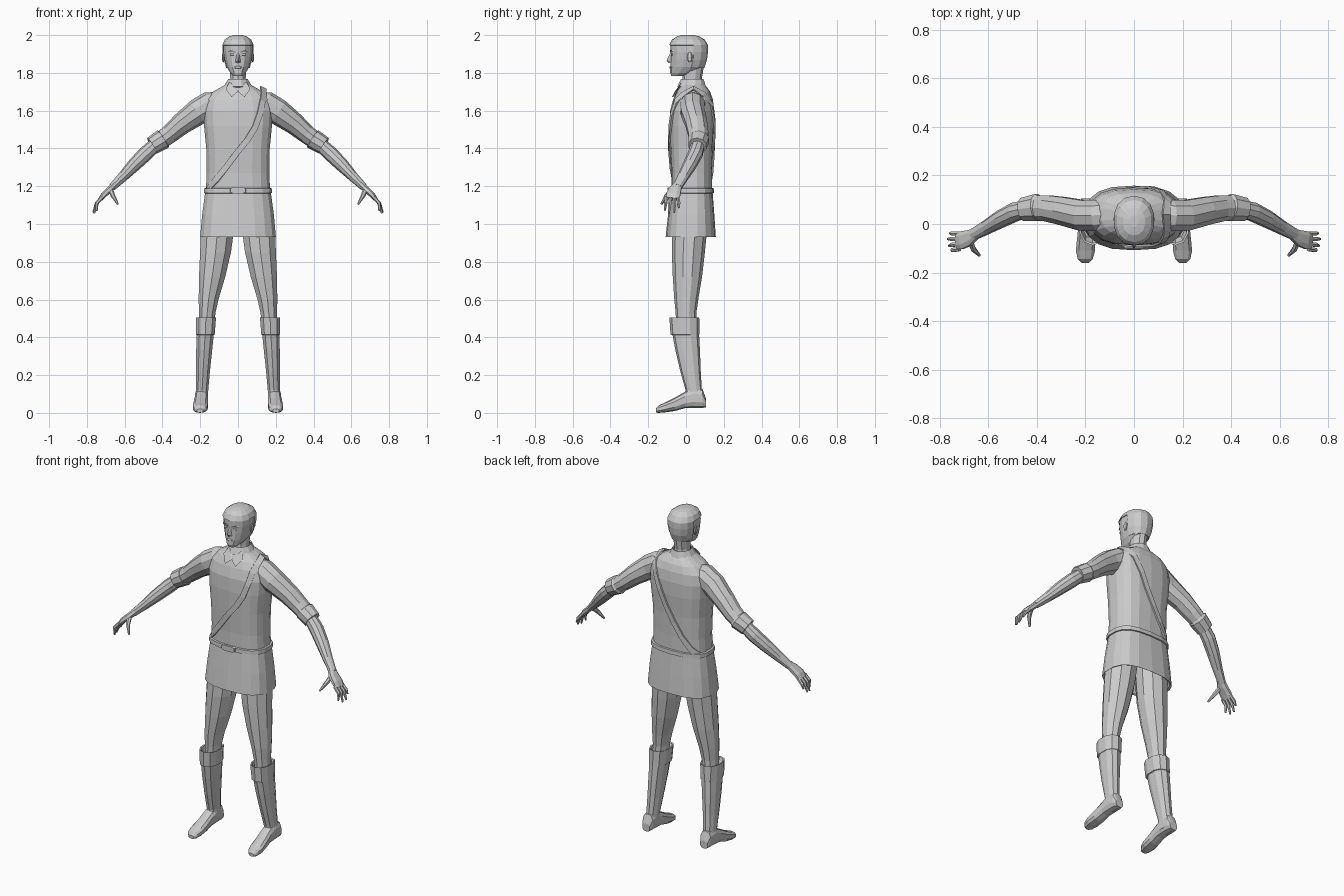
import bpy, bmesh, math
from mathutils import Vector as V
from mathutils.bvhtree import BVHTree

grey = bpy.data.materials.new("plain_grey")
grey.diffuse_color = (0.6, 0.6, 0.6, 1)
X, Y, Z = V((1, 0, 0)), V((0, 1, 0)), V((0, 0, 1))


def finish(bm, name, mirror=False, thick=0.0):
    bmesh.ops.recalc_face_normals(bm, faces=bm.faces)
    me = bpy.data.meshes.new(name)
    bm.to_mesh(me)
    bm.free()
    me.materials.append(grey)
    ob = bpy.data.objects.new(name, me)
    bpy.context.collection.objects.link(ob)
    if thick:
        m = ob.modifiers.new("thickness", 'SOLIDIFY')
        m.thickness, m.offset = thick, 0
    if mirror:
        m = ob.modifiers.new("mirror", 'MIRROR')
        m.use_clip = m.use_mirror_merge = False
    return ob


def loft(rings, n=12, e=1.0, caps=(True, True)):
    """Skin rounded rings given as (centre, half axis u, half axis v)."""
    bm = bmesh.new()
    loops = []
    for c, u, v in rings:
        loop = []
        for i in range(n):
            a = 2 * math.pi * (i + 0.5) / n
            ca, sa = math.cos(a), math.sin(a)
            loop.append(bm.verts.new(V(c) + u * math.copysign(abs(ca) ** e, ca)
                                     + v * math.copysign(abs(sa) ** e, sa)))
        loops.append(loop)
    for a, b in zip(loops, loops[1:]):
        for i in range(n):
            j = (i + 1) % n
            bm.faces.new((a[i], a[j], b[j], b[i]))
    for use, loop in zip(caps, (loops[0], loops[-1])):
        if use:
            bm.faces.new(loop)
    return bm


def level(rows):
    """Horizontal rings from (z, x centre, half width, front y, back y)."""
    return [(V((x, (f + b) / 2, z)), X * w, Y * (b - f) / 2) for z, x, w, f, b in rows]


def tube(pts):
    """Rings square to a path from (x, y, z, radius up, radius across)."""
    cs = [V(p[:3]) for p in pts]
    out = []
    for i, p in enumerate(pts):
        t = (cs[min(i + 1, len(cs) - 1)] - cs[max(i - 1, 0)]).normalized()
        up = t.cross(Y).normalized()
        out.append((cs[i], up.cross(t) * p[4], up * p[3]))
    return out


def ball(name, c, r, mirror=False, seg=8):
    bm = bmesh.new()
    bmesh.ops.create_uvsphere(bm, u_segments=seg, v_segments=6, radius=1)
    for v in bm.verts:
        v.co = V(c) + V([a * b for a, b in zip(v.co, r)])
    return finish(bm, name, mirror)


def solid(name, points, mirror=False):
    bm = bmesh.new()
    for p in points:
        bm.verts.new(p)
    bmesh.ops.convex_hull(bm, input=bm.verts)
    return finish(bm, name, mirror)


# Tunic body and flared skirt
body_rows = [(1.165, 0, .172, -.078, .138), (1.27, 0, .168, -.078, .138),
             (1.40, 0, .170, -.085, .142), (1.52, 0, .182, -.088, .150),
             (1.60, 0, .186, -.084, .150), (1.66, 0, .172, -.068, .142),
             (1.70, 0, .135, -.050, .128), (1.725, 0, .090, -.036, .110),
             (1.745, 0, .055, -.026, .088)]
bm = loft(level(body_rows), 18, .75)
tree = BVHTree.FromBMesh(bm)
finish(bm, "tunic_body")
skirt = [(1.06, 0, .165, -.06, .12), (.935, 0, .192, -.10, .15), (.93, 0, .203, -.108, .158),
         (1.05, 0, .192, -.095, .150), (1.18, 0, .174, -.080, .140)]
finish(loft(level(skirt), 18, .75), "tunic_skirt")

# Waist belt with buckle
belt = [(1.162, 0, .174, -.080, .140), (1.164, 0, .183, -.089, .148),
        (1.188, 0, .182, -.088, .147), (1.190, 0, .174, -.080, .140)]
finish(loft(level(belt), 18, .75), "belt")
bm = loft([(V((0, y, 1.178)), X * s, Z * .017) for y, s in ((-.085, .045), (-.098, .042))], 8, .5)
finish(bm, "belt_buckle")

# Shoulder strap laid over the front, shoulder and back of the tunic
front = [(-.165, 1.185), (-.12, 1.23), (-.06, 1.305), (0, 1.385), (.05, 1.445),
         (.09, 1.51), (.115, 1.58), (.13, 1.65), (.136, 1.685)]
back = [(.136, 1.685), (.11, 1.63), (.07, 1.54), (.03, 1.45), (-.02, 1.36),
        (-.07, 1.28), (-.115, 1.22), (-.145, 1.185)]
bm = bmesh.new()
rows = []
for path, side in ((front, -1), (back, 1)):
    for x, z in path:
        pair = []
        for dx, dz in ((-.013, .008), (.013, -.008)):
            px = max(-.165, x + dx)
            hit = tree.ray_cast(V((px, side, max(1.17, z + dz))), V((0, -side, 0)))[0]
            y = hit.y if hit else .04
            pair.append(bm.verts.new((px, y + side * .006, z + dz)))
        rows.append(pair)
    if side < 0:
        rows.append([bm.verts.new((.118, .04, 1.728)), bm.verts.new((.148, .04, 1.712))])
for a, b in zip(rows, rows[1:]):
    bm.faces.new((a[0], a[1], b[1], b[0]))
finish(bm, "shoulder_strap", thick=.009)

# Collar band and two pointed collar flaps
finish(loft(level([(1.725, 0, .075, -.045, .105), (1.765, 0, .050, -.026, .092)]), 12, 1,
            (False, False)), "collar_band", thick=.008)
solid("collar_flap", [(0, -.060, 1.700), (.035, -.075, 1.672), (.065, -.045, 1.715),
                      (.045, -.024, 1.752), (.012, -.036, 1.728), (.035, -.06, 1.675)], True)

# Sleeves, rolled cuffs and forearms
finish(loft(tube([(.09, .04, 1.645, .055, .062), (.15, .035, 1.632, .070, .068),
                  (.21, .035, 1.595, .070, .066), (.30, .055, 1.53, .058, .060),
                  (.36, .065, 1.478, .050, .056), (.41, .067, 1.44, .046, .052)]), 10),
       "sleeve", True)
finish(loft(tube([(.44, .064, 1.422, .036, .036), (.451, .060, 1.416, .040, .042),
                  (.455, .060, 1.414, .049, .050), (.398, .068, 1.449, .054, .058),
                  (.390, .068, 1.455, .046, .050)][::-1]), 10), "sleeve_cuff", True)
finish(loft(tube([(.42, .068, 1.435, .036, .036), (.49, .05, 1.372, .040, .040),
                  (.55, .02, 1.313, .036, .037), (.61, -.015, 1.25, .027, .030),
                  (.665, -.045, 1.196, .020, .025)]), 10), "forearm", True)

# Hands: palm, four fingers, thumb
finish(loft(tube([(.652, -.04, 1.21, .017, .023), (.68, -.057, 1.182, .018, .034),
                  (.71, -.067, 1.155, .016, .039), (.728, -.070, 1.132, .012, .037)]), 8, .8),
       "palm", True)
tips = [(.758, -.038, 1.085), (.767, -.062, 1.060), (.762, -.090, 1.056), (.748, -.112, 1.070)]
for i, tip in enumerate(tips):
    y = -.040 - i * .021
    finish(loft(tube([(.718, y, 1.143, .010, .010), (.748, (y + tip[1]) / 2, 1.110, .010, .010),
                      (*tip, .005, .005)]), 6), "finger_%d" % (i + 1), True)
finish(loft(tube([(.675, -.070, 1.182, .014, .014), (.662, -.103, 1.150, .012, .012),
                  (.636, -.130, 1.105, .005, .006)]), 6), "thumb", True)

# Legs
finish(loft(level([(1.06, .095, .088, -.065, .115), (.93, .112, .090, -.074, .108),
                   (.85, .119, .086, -.075, .100), (.72, .137, .073, -.070, .085),
                   (.60, .156, .055, -.062, .065), (.53, .163, .046, -.055, .055),
                   (.44, .168, .042, -.050, .055)]), 10), "leg", True)

# Boots: folded top, shaft and foot
finish(loft(level([(.46, .170, .040, -.06, .05), (.502, .170, .049, -.080, .063),
                   (.505, .170, .056, -.088, .070), (.415, .173, .052, -.082, .072),
                   (.412, .174, .045, -.070, .066)]), 10, .85), "boot_fold", True)
finish(loft(level([(.44, .173, .049, -.076, .068), (.33, .179, .044, -.056, .074),
                   (.22, .185, .038, -.030, .078), (.12, .190, .034, -.002, .084),
                   (.05, .192, .033, -.002, .090)]), 10, .85), "boot_shaft", True)
foot = [(.106, .028, .075, .025, .193), (.088, .027, .125, .034, .193),
        (.040, .026, .135, .036, .193), (-.005, .025, .112, .036, .194),
        (-.060, .010, .080, .039, .197), (-.110, .003, .055, .041, .200),
        (-.145, .000, .040, .032, .201), (-.160, .002, .022, .016, .201)]
finish(loft([(V((x, y, (lo + hi) / 2)), X * w, Z * (hi - lo) / 2) for y, lo, hi, w, x in foot],
            10, .75), "boot_foot", True)

# Neck and head
finish(loft(level([(1.72, 0, .052, -.025, .092), (1.77, 0, .043, -.018, .084),
                   (1.84, 0, .045, -.015, .095)]), 10), "neck")
skull = level([(1.783, 0, .024, -.076, -.020), (1.800, 0, .042, -.084, .050),
               (1.830, 0, .060, -.083, .092), (1.870, 0, .072, -.082, .106),
               (1.910, 0, .079, -.082, .111), (1.945, 0, .080, -.083, .111),
               (1.972, 0, .068, -.070, .095), (1.989, 0, .044, -.044, .066),
               (1.996, 0, .018, -.012, .034)])
finish(loft(skull, 14, .9), "head")

# Short hair cap, kept above the forehead and behind the ears
bm = loft(skull, 14, .9)
off = [f for f in bm.faces if not (f.calc_center_median().z > 1.95 or
       (f.calc_center_median().y > .035 and f.calc_center_median().z > 1.83))]
bmesh.ops.delete(bm, geom=off, context='FACES')
for v in bm.verts:
    v.co = V((0, .015, 1.90)) + (v.co - V((0, .015, 1.90))) * 1.035
finish(bm, "hair", thick=.004)

# Face details
solid("nose", [(0, -.080, 1.912), (-.008, -.078, 1.905), (.008, -.078, 1.905),
               (0, -.103, 1.866), (-.015, -.078, 1.855), (.015, -.078, 1.855),
               (0, -.092, 1.853)])
solid("brow", [(.010, -.084, 1.908), (.010, -.086, 1.915), (.034, -.083, 1.922),
               (.052, -.070, 1.912), (.050, -.066, 1.920), (.012, -.070, 1.912)], True)
ball("eye", (.030, -.074, 1.897), (.013, .007, .006), True)
ball("lips", (0, -.081, 1.829), (.021, .007, .007))
ball("ear", (.078, .020, 1.883), (.007, .014, .027), True)
